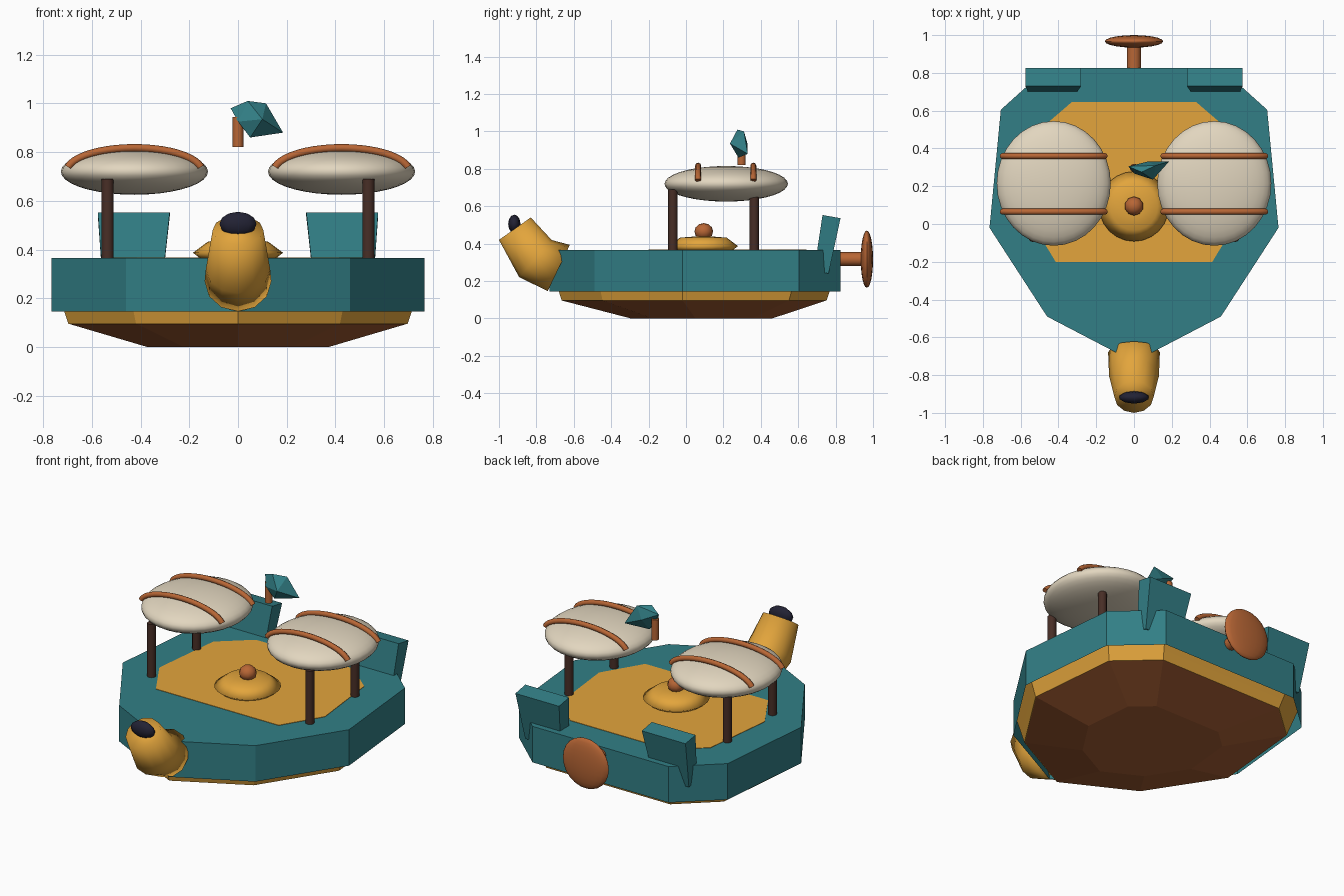
import bpy, bmesh, math
from mathutils import Vector

if "Cube" in bpy.data.objects:
    bpy.data.objects.remove(bpy.data.objects["Cube"])


def material(name, r, g, b):
    m = bpy.data.materials.new(name)
    lin = [((c / 255 + 0.055) / 1.055) ** 2.4 for c in (r, g, b)]
    m.diffuse_color = (*lin, 1)
    m.use_nodes = True
    m.node_tree.nodes["Principled BSDF"].inputs["Base Color"].default_value = m.diffuse_color
    return m


TEAL = material("teal", 50, 127, 134)
YELLOW = material("ochre yellow", 227, 165, 60)
CREAM = material("cream canvas", 226, 214, 191)
BROWN = material("hull brown", 168, 95, 52)
DARK = material("dark wood", 72, 46, 38)
COPPER = material("copper", 184, 102, 53)
NAVY = material("dark navy", 34, 34, 52)


def finish(bm, name, mat, smooth=None):
    bmesh.ops.recalc_face_normals(bm, faces=bm.faces[:])
    me = bpy.data.meshes.new(name)
    bm.to_mesh(me)
    bm.free()
    me.materials.append(mat)
    ob = bpy.data.objects.new(name, me)
    bpy.context.collection.objects.link(ob)
    if smooth:
        bpy.ops.object.select_all(action='DESELECT')
        ob.select_set(True)
        bpy.context.view_layer.objects.active = ob
        bpy.ops.object.shade_smooth_by_angle(angle=math.radians(smooth))
    return ob


def loft(name, rings, mat, smooth=None, bottom=True):
    """Skin a list of equal-length point rings and cap the ends."""
    bm = bmesh.new()
    vs = [[bm.verts.new(p) for p in ring] for ring in rings]
    n = len(rings[0])
    for a, b in zip(vs, vs[1:]):
        for i in range(n):
            j = (i + 1) % n
            bm.faces.new((a[i], a[j], b[j], b[i]))
    if bottom:
        bm.faces.new(vs[0])
    bm.faces.new(vs[-1])
    return finish(bm, name, mat, smooth)


def circle(center, axis, r, n):
    """Ring around an axis lying in the yz plane."""
    u = Vector((1, 0, 0))
    v = Vector(axis).normalized().cross(u)
    return [Vector(center) + r * (math.cos(t) * u + math.sin(t) * v)
            for t in (2 * math.pi * i / n for i in range(n))]


def rod(name, a, b, r, mat, n=12):
    ax = Vector(b) - Vector(a)
    return loft(name, [circle(a, ax, r, n), circle(b, ax, r, n)], mat, 40)


def ellipsoid(name, center, radii, mat, seg=24, rows=14, smooth=60):
    bm = bmesh.new()
    bmesh.ops.create_uvsphere(bm, u_segments=seg, v_segments=rows, radius=1)
    for v in bm.verts:
        v.co = Vector([c + r * p for c, r, p in zip(center, radii, v.co)])
    return finish(bm, name, mat, smooth)


# Hull outline, right half from bow to stern, mirrored
half = [(0.46, -0.49), (0.765, -0.02), (0.705, 0.605), (0.46, 0.825)]
outline = [(0, -0.73)] + half + [(-x, y) for x, y in reversed(half)]


def hull_ring(s, z, dy=0.0):
    return [(x * s, y * s + dy, z) for x, y in outline]


# Outer wall is open below, so the inner band shows behind its lower edge
loft("hull_wall", [hull_ring(1, 0.145), hull_ring(1, 0.365)], TEAL, bottom=False)
loft("hull_band", [hull_ring(0.91, 0.095), hull_ring(0.932, 0.146),
                   hull_ring(0.99, 0.278)], YELLOW)
loft("hull_bottom", [hull_ring(0.485, 0, 0.06), hull_ring(0.91, 0.096)], BROWN)

# Deck inlay with straight front edge
deck = [(0.415, -0.2), (0.56, 0.04), (0.51, 0.49), (0.33, 0.645)]
deck += [(-x, y) for x, y in reversed(deck)]
loft("deck", [[(x, y, z) for x, y in deck] for z in (0.362, 0.3675)], YELLOW)

# Bent snout at the bow, with dark tip
path = [((0, -0.68, 0.27), (0, -0.9, 0.43), 0.137),
        ((0, -0.805, 0.32), (0, -0.75, 0.66), 0.132),
        ((0, -0.915, 0.48), (0, -0.577, 0.817), 0.104)]
loft("snout", [circle(c, a, r, 12) for c, a, r in path], YELLOW, 180)
ellipsoid("snout_tip", (0, -0.918, 0.505), (0.08, 0.033, 0.05), NAVY, 10, 6)

# Hatch dome and knob
prof = [(0.15, 0.36), (0.185, 0.387), (0.125, 0.432), (0.05, 0.438)]
loft("hatch", [circle((0, 0.093, z), (0, 0, 1), r, 24) for r, z in prof], YELLOW, 180)
ellipsoid("hatch_knob", (0, 0.095, 0.465), (0.05, 0.05, 0.045), COPPER, 10, 6)

for s, side in ((-1, "left"), (1, "right")):
    # Canvas balloon on two posts with two straps
    cx = 0.425 * s
    ellipsoid("balloon_" + side, (cx, 0.215, 0.72), (0.302, 0.33, 0.095), CREAM, 32, 18)
    for y, end in ((-0.07, "front"), (0.365, "back")):
        rod(f"post_{end}_{side}", (0.535 * s, y, 0.36), (0.535 * s, y, 0.69), 0.025, DARK)
    for y, end in ((0.065, "front"), (0.36, "back")):
        rings = []
        for i in range(21):
            t = math.radians(12 + 156 * i / 20)
            mid = Vector((cx + 0.278 * math.cos(t), y, 0.718 + 0.099 * math.sin(t)))
            out = Vector((0.099 * math.cos(t), 0, 0.278 * math.sin(t))).normalized()
            rings.append([mid + 0.016 * (math.cos(q) * out + math.sin(q) * Vector((0, 1, 0)))
                          for q in (math.pi * k / 4 for k in range(8))])
        loft(f"strap_{end}_{side}", rings, COPPER, 50)

    # Tapered stern fin
    def fin_ring(x0, x1, y0, z0, y1, z1):
        return [(x0 * s, y0, z0), (x1 * s, y0, z0), (x1 * s, y1, z1), (x0 * s, y1, z1)]
    loft("stern_fin_" + side, [fin_ring(0.312, 0.553, 0.715, 0.25, 0.762, 0.24),
                               fin_ring(0.308, 0.557, 0.69, 0.29, 0.772, 0.285),
                               fin_ring(0.28, 0.575, 0.73, 0.553, 0.826, 0.536)], TEAL)

# Stern propeller disc and shaft
rod("propeller_shaft", (0, 0.8, 0.317), (0, 0.965, 0.317), 0.037, COPPER)
ellipsoid("propeller_disc", (0, 0.967, 0.317), (0.155, 0.033, 0.153), COPPER, 20, 12)

# Floating weather vane
rod("vane_post", (0, 0.297, 0.82), (0, 0.297, 0.945), 0.022, COPPER)
bm = bmesh.new()
for p in [(-0.03, 0.305, 0.98), (0.04, 0.275, 1.01), (0.115, 0.31, 1.0),
          (0.185, 0.33, 0.88), (0.05, 0.28, 0.86), (0.1, 0.235, 0.935),
          (0.0, 0.268, 0.925), (0.07, 0.33, 0.93)]:
    bm.verts.new(p)
bmesh.ops.convex_hull(bm, input=bm.verts[:])
finish(bm, "vane_leaf", TEAL)
